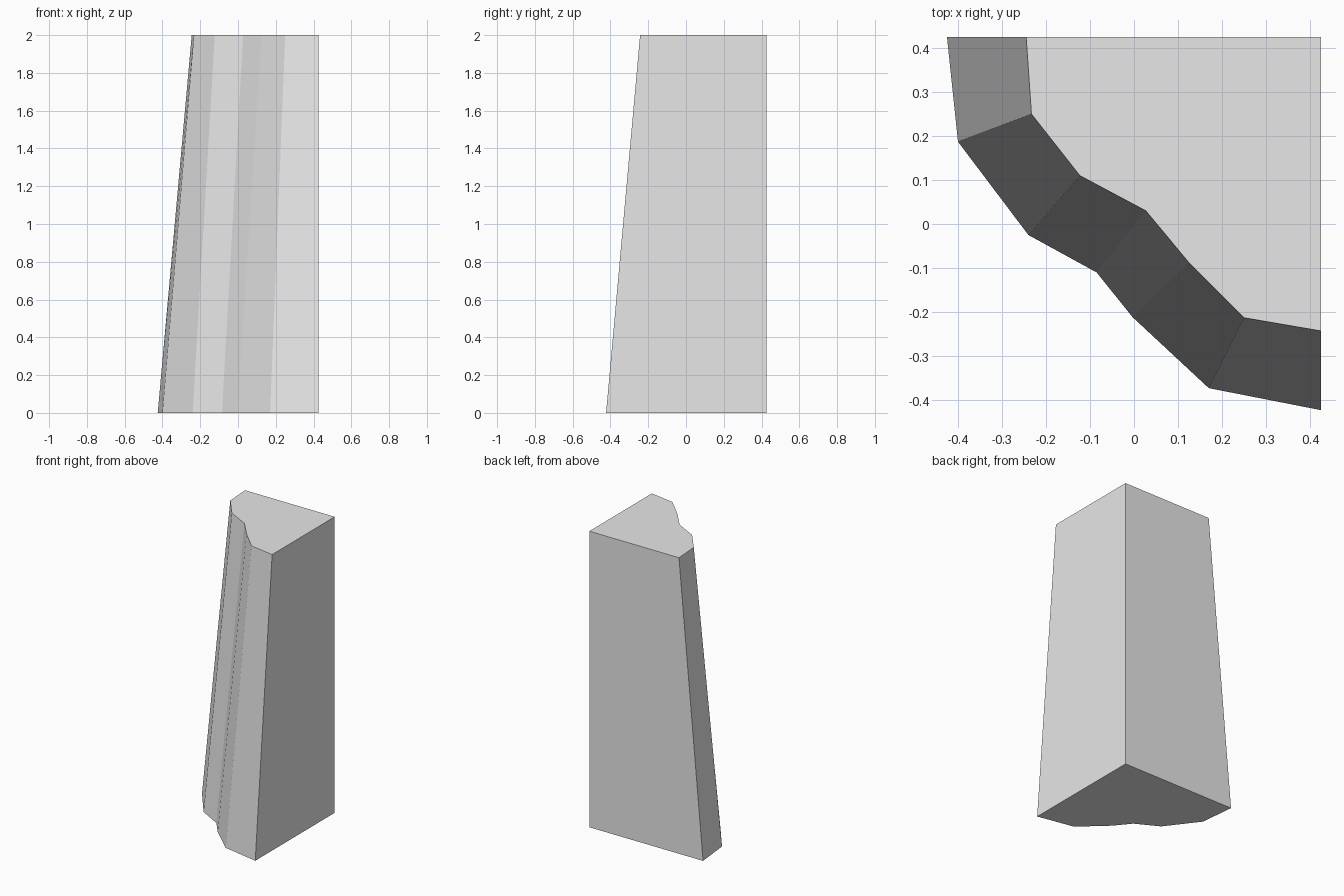
import bpy
import bmesh

if "Cube" in bpy.data.objects:
    bpy.data.objects.remove(bpy.data.objects["Cube"])

# Matching outlines (x, y) of the base and the top, listed counter-clockwise
BASE = [(-.425, .425), (-.40, .187), (-.24, -.025), (-.085, -.11),
        (-.003, -.212), (.17, -.373), (.425, -.423), (.425, .425)]
TOP = [(-.245, .425), (-.233, .25), (-.123, .11), (.027, .03),
       (.125, -.088), (.25, -.213), (.425, -.243), (.425, .425)]
HEIGHT = 2.0

stone = bpy.data.materials.new("light_grey_stone")
stone.diffuse_color = (0.8, 0.8, 0.8, 1)
stone.use_nodes = True
stone.node_tree.nodes["Principled BSDF"].inputs["Base Color"].default_value = stone.diffuse_color


def loft(name, lower, upper, height, material):
    """Flat-faced solid between two outlines with equal point counts."""
    bm = bmesh.new()
    low = [bm.verts.new((x, y, 0)) for x, y in lower]
    high = [bm.verts.new((x, y, height)) for x, y in upper]
    bm.faces.new(low[::-1])
    bm.faces.new(high)
    n = len(low)
    for i in range(n):
        j = (i + 1) % n
        bm.faces.new((low[i], low[j], high[j], high[i]))
    bmesh.ops.recalc_face_normals(bm, faces=bm.faces)
    mesh = bpy.data.meshes.new(name)
    bm.to_mesh(mesh)
    bm.free()
    mesh.materials.append(material)
    obj = bpy.data.objects.new(name, mesh)
    bpy.context.collection.objects.link(obj)
    return obj


# Tapered cliff corner: straight back and right walls, jagged sloping front
loft("cliff_corner", BASE, TOP, HEIGHT, stone)
